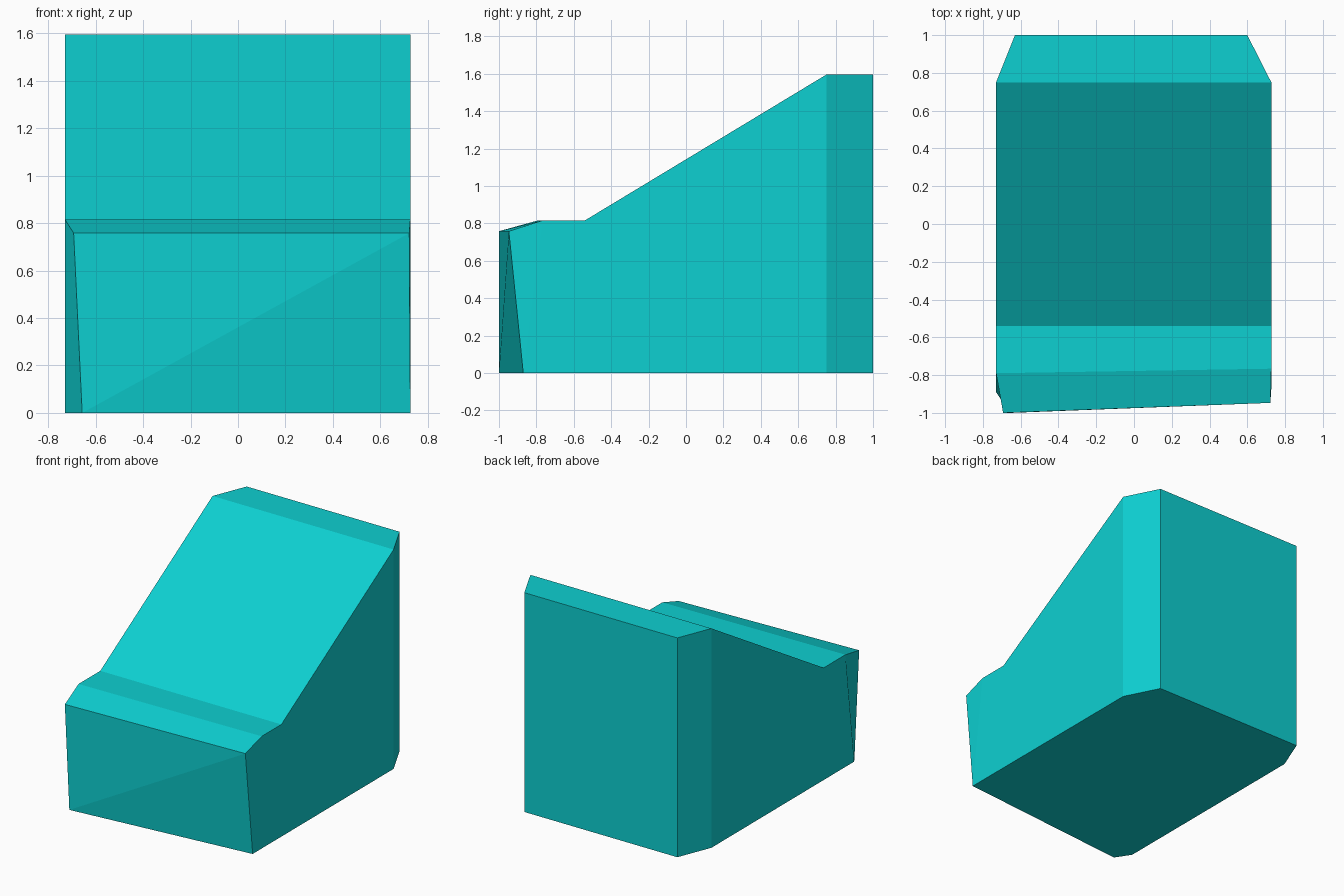
import bpy
import bmesh

# Remove the default cube
cube = bpy.data.objects.get("Cube")
if cube:
    bpy.data.objects.remove(cube, do_unlink=True)

# Single flat colour
teal = bpy.data.materials.new("turquoise")
teal.use_nodes = True
colour = (0.004, 0.63, 0.64, 1.0)
teal.diffuse_color = colour
shader = teal.node_tree.nodes["Principled BSDF"]
shader.inputs["Base Color"].default_value = colour
shader.inputs["Roughness"].default_value = 0.8

bm = bmesh.new()
corner = {}


def add_corner(name, x, y, z):
    corner[name] = bm.verts.new((x, y, z))


def add_face(*names):
    return bm.faces.new([corner[n] for n in names])


# Heights shared by both sides
top, shelf, lip = 1.595, 0.816, 0.758

# Side outlines: shelf, slope and tapered back corners
for side, x, back_x, shelf_y in (("r", -0.73, -0.63, -0.79),
                                 ("l", 0.727, 0.60, -0.766)):
    add_corner(side + "_shelf_front", x, shelf_y, shelf)
    add_corner(side + "_slope_foot", x, -0.54, shelf)
    add_corner(side + "_slope_head", x, 0.75, top)
    add_corner(side + "_side_base", x, 0.75, 0)
    add_corner(side + "_back_top", back_x, 1, top)
    add_corner(side + "_back_base", back_x, 1, 0)

# Skewed front panel, bevelled on one side
add_corner("r_lip", -0.693, -1, lip)
add_corner("r_front_base", -0.657, -1, 0)
add_corner("r_bevel_base", -0.73, -0.89, 0)
add_corner("l_lip", 0.722, -0.947, lip)
add_corner("l_front_base", 0.727, -0.87, 0)

# Strips that run across the body from side to side
across = ["lip", "shelf_front", "slope_foot", "slope_head", "back_top", "back_base"]
for a, b in zip(across, across[1:]):
    add_face("r_" + a, "l_" + a, "l_" + b, "r_" + b)

# Front panel in two triangles
add_face("r_front_base", "l_front_base", "l_lip")
add_face("r_front_base", "l_lip", "r_lip")

# Tapered back corners
for side in "rl":
    add_face(*[side + n for n in ("_slope_head", "_back_top", "_back_base", "_side_base")])

# Side walls, front corner faces and underside
add_face("r_shelf_front", "r_slope_foot", "r_slope_head", "r_side_base", "r_bevel_base")
add_face("l_shelf_front", "l_slope_foot", "l_slope_head", "l_side_base", "l_front_base")
add_face("r_shelf_front", "r_bevel_base", "r_front_base", "r_lip")
add_face("l_shelf_front", "l_lip", "l_front_base")
add_face("r_front_base", "r_bevel_base", "r_side_base", "r_back_base",
         "l_back_base", "l_side_base", "l_front_base")

bmesh.ops.recalc_face_normals(bm, faces=bm.faces[:])
mesh = bpy.data.meshes.new("sloped_body")
bm.to_mesh(mesh)
bm.free()
mesh.materials.append(teal)
body = bpy.data.objects.new("sloped_body", mesh)
bpy.context.collection.objects.link(body)
